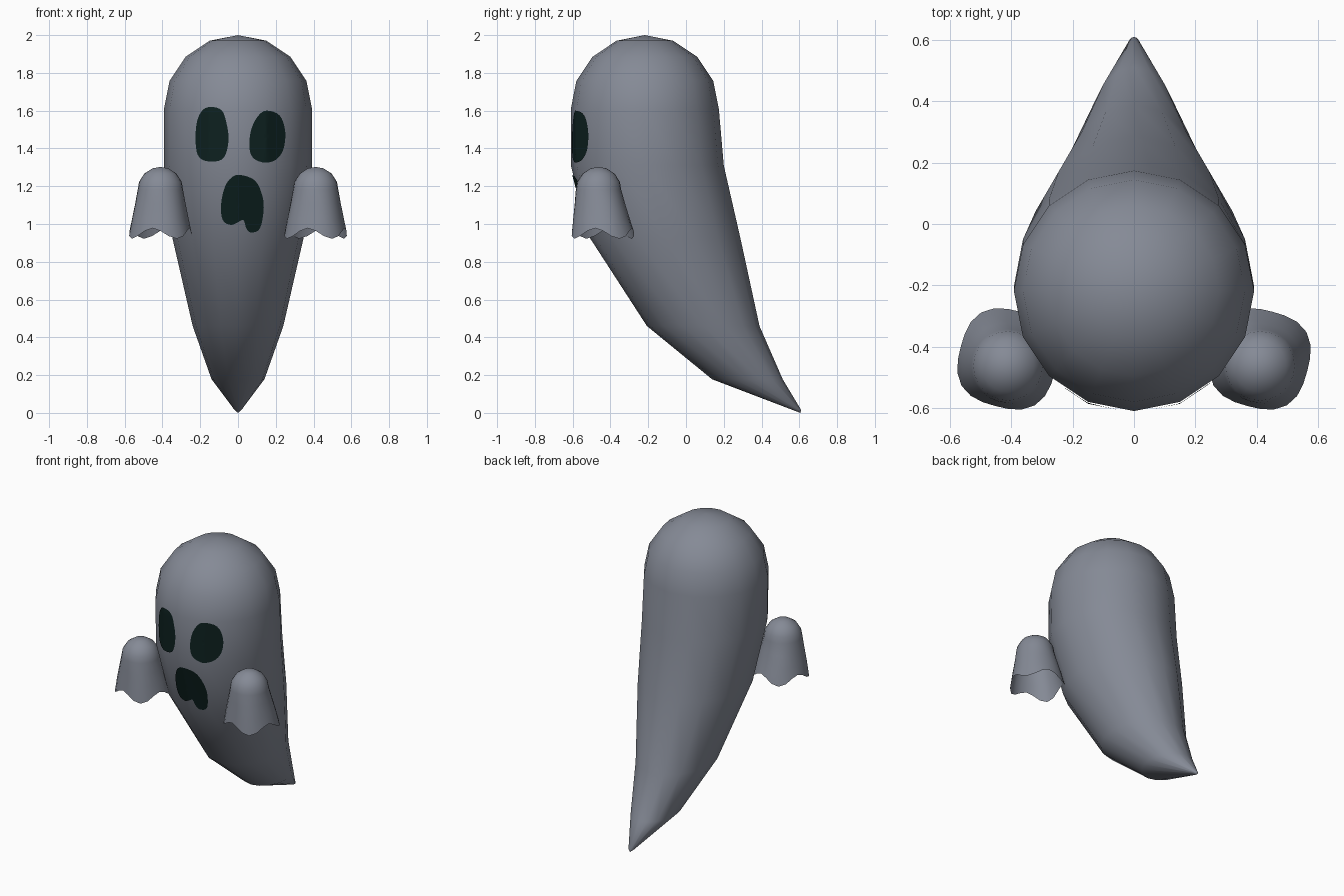
import bpy, bmesh, math
from mathutils import Vector
from mathutils.bvhtree import BVHTree

if "Cube" in bpy.data.objects:
    bpy.data.objects.remove(bpy.data.objects["Cube"])


def material(name, rgb):
    m = bpy.data.materials.new(name)
    m.diffuse_color = (*rgb, 1)
    m.use_nodes = True
    m.node_tree.nodes["Principled BSDF"].inputs["Base Color"].default_value = m.diffuse_color
    return m


grey = material("misty_grey", (0.235, 0.255, 0.305))
dark = material("deep_green_black", (0.004, 0.015, 0.014))


def finish(bm, name, mat):
    mesh = bpy.data.meshes.new(name)
    bm.normal_update()
    bm.to_mesh(mesh)
    mesh.materials.append(mat)
    for p in mesh.polygons:
        p.use_smooth = True
    ob = bpy.data.objects.new(name, mesh)
    bpy.context.collection.objects.link(ob)
    return ob


def loft(rings, top, bottom=None):
    """Skin a list of point rings (top to bottom) with pointed end caps."""
    bm = bmesh.new()
    rows = [[bm.verts.new(p) for p in r] for r in rings]
    n = len(rows[0])
    t = bm.verts.new(top)
    b = bm.verts.new(bottom) if bottom else None
    for i in range(n):
        j = (i + 1) % n
        bm.faces.new((t, rows[0][i], rows[0][j]))
        for u, d in zip(rows, rows[1:]):
            bm.faces.new((u[i], d[i], d[j], u[j]))
        if b:
            bm.faces.new((b, rows[-1][j], rows[-1][i]))
    return bm


def angles(n):
    return [2 * math.pi * i / n for i in range(n)]


# Body: round head, then sections drifting back into a pointed tail
# section = (z, centre y, half width x, half depth y)
R = 0.392
sections = [(1.608 + R * math.sin(a), -0.218, R * math.cos(a), R * math.cos(a))
            for a in (math.radians(d) for d in (67.5, 45, 22.5, 0))]
sections += [(1.31, -0.205, 0.392, 0.405), (0.925, -0.11, 0.347, 0.398),
             (0.46, 0.091, 0.24, 0.298), (0.178, 0.325, 0.14, 0.187),
             (0.015, 0.588, 0.018, 0.022)]
bm = loft([[(w * math.cos(a), cy + d * math.sin(a), z) for a in angles(16)]
           for z, cy, w, d in sections], (0, -0.218, 2.0), (0, 0.605, 0.0))
surface = BVHTree.FromBMesh(bm)
finish(bm, "body", grey)


# Hands: small draped sleeves with a four-fold wavy hem, open below
def hand(name, cx):
    r = 0.12
    prof = [(1.182 + r * math.sin(a), r * math.cos(a), 0.0)
            for a in (math.radians(d) for d in (70, 45, 20, 0))]
    prof += [(1.11, 0.134, 0.3), (1.03, 0.151, 0.65), (0.95, 0.167, 1.0)]
    rings = []
    for z, rad, t in prof:
        ring = []
        for a in angles(24):
            fold = math.cos(4 * (a + math.radians(60)))
            k = rad + 0.008 * t * fold
            ring.append((cx + k * math.cos(a), -0.463 + 0.023 * t + k * math.sin(a),
                         z - 0.028 * t ** 3 * fold))
        rings.append(ring)
    finish(loft(rings, (cx, -0.463, 1.302)), name, grey)


for name, cx in (("left_hand", -0.411), ("right_hand", 0.411)):
    hand(name, cx)


# Face: thin patches laid on the front of the body
def smooth_loop(pts, steps=4):
    p = [Vector(q) for q in pts]
    n, out = len(p), []
    for i in range(n):
        a, b, c, d = p[i - 1], p[i], p[(i + 1) % n], p[(i + 2) % n]
        for s in range(steps):
            t = s / steps
            out.append(0.5 * (2 * b + (c - a) * t + (2 * a - 5 * b + 4 * c - d) * t * t
                              + (3 * b - a - 3 * c + d) * t ** 3))
    return out


def on_body(q):
    hit = surface.ray_cast(Vector((q.x, -3, q.y)), Vector((0, 1, 0)))[0]
    return hit + Vector((0, -0.006, 0))


def patch(name, centre, outline):
    c = Vector(centre)
    loop = smooth_loop(outline)
    rings = [[on_body(c.lerp(q, k / 8)) for q in loop] for k in range(1, 9)]
    bm = loft(rings, on_body(c))
    bmesh.ops.recalc_face_normals(bm, faces=bm.faces)
    if sum(f.normal.y for f in bm.faces) > 0:
        bmesh.ops.reverse_faces(bm, faces=bm.faces)
    finish(bm, name, dark)


patch("left_eye", (-0.137, 1.475),
      [(-.14, 1.62), (-.085, 1.6), (-.06, 1.53), (-.05, 1.45), (-.065, 1.37), (-.10, 1.335),
       (-.175, 1.335), (-.215, 1.37), (-.225, 1.46), (-.215, 1.55), (-.185, 1.605)])
patch("right_eye", (0.157, 1.465),
      [(.15, 1.60), (.22, 1.575), (.25, 1.49), (.24, 1.395), (.2, 1.34), (.14, 1.325),
       (.08, 1.35), (.06, 1.41), (.07, 1.5), (.105, 1.57)])
patch("mouth", (0.02, 1.11),
      [(.01, 1.26), (.09, 1.23), (.13, 1.145), (.135, 1.065), (.115, .975), (.07, .955),
       (.045, .975), (.03, 1.02), (.01, 1.015), (-.035, .995), (-.08, 1.02), (-.09, 1.10),
       (-.07, 1.195), (-.035, 1.245)])
